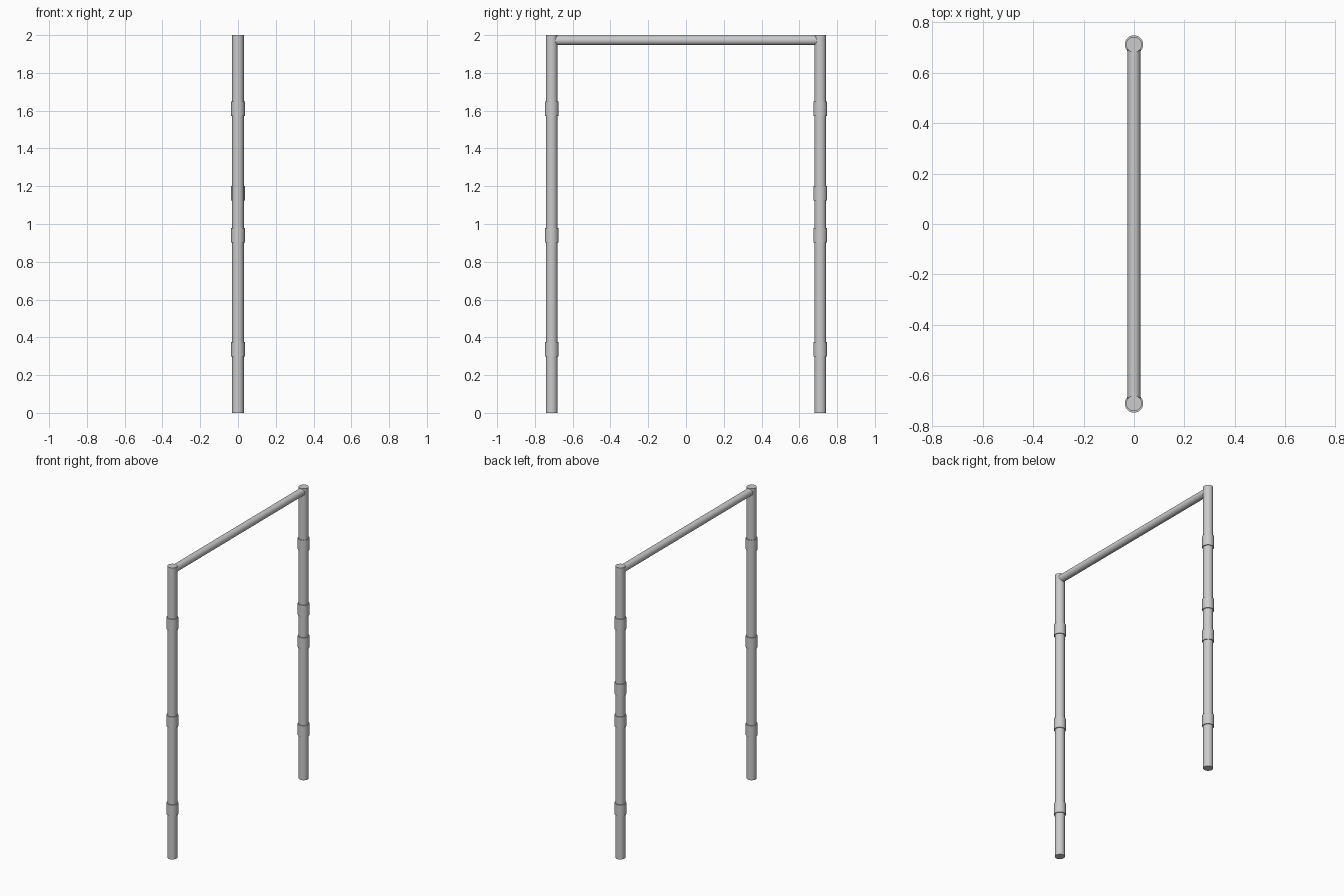
import bpy, math

if "Cube" in bpy.data.objects:
    bpy.data.objects.remove(bpy.data.objects["Cube"])

POST_Y, POST_R = 0.711, 0.031
COLLAR_R, COLLAR_H = 0.0365, 0.078
SIDES = 32


def rod(name, radius, length, location, rotation=(0, 0, 0)):
    bpy.ops.mesh.primitive_cylinder_add(vertices=SIDES, radius=radius, depth=length,
                                        location=location, rotation=rotation)
    obj = bpy.context.object
    obj.name = name
    bpy.ops.object.shade_smooth_by_angle(angle=math.radians(30))
    return obj


# Upright posts with their collars; the back post carries one extra
collar_heights = {
    "front": (-POST_Y, (0.337, 0.94, 1.61)),
    "back": (POST_Y, (0.337, 0.94, 1.163, 1.61)),
}
for side, (y, heights) in collar_heights.items():
    rod(f"{side}_post", POST_R, 2.0, (0, y, 1.0))
    for i, z in enumerate(heights, 1):
        rod(f"{side}_collar_{i}", COLLAR_R, COLLAR_H, (0, y, z))

# Crossbar joining the post tops
rod("crossbar", 0.025, 2 * (POST_Y - 0.012), (0, 0, 1.972), (math.pi / 2, 0, 0))
